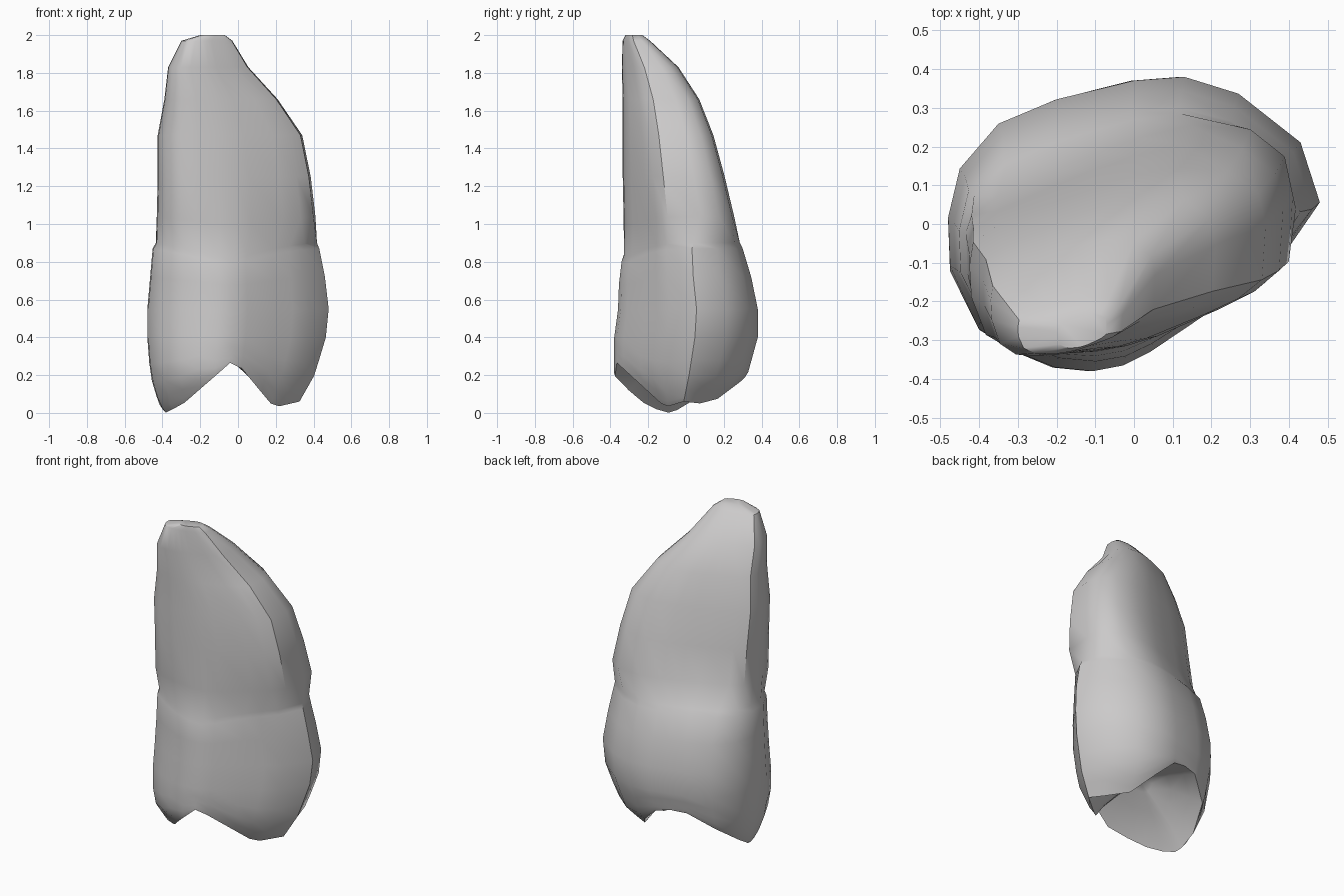
import bpy, bmesh
from mathutils import Vector

cube = bpy.data.objects.get("Cube")
if cube:
    bpy.data.objects.remove(cube)

# Crown outline seen from above, counter-clockwise
CROWN = [(.48, .05), (.43, .21), (.27, .34), (.13, .385), (0, .375), (-.1, .35),
         (-.2, .325), (-.35, .26), (-.45, .14), (-.48, .01), (-.475, -.12),
         (-.4, -.27), (-.3, -.33), (-.2, -.37), (-.1, -.38), (-.02, -.365),
         (.05, -.33), (.2, -.23), (.29, -.165), (.38, -.1)]

# Root outline on the same spokes, with squarer corners
ROOT = [(.385, .04), (.365, .13), (.28, .195), (.13, .205), (0, .175), (-.1, .14),
        (-.2, .1), (-.35, .035), (-.415, -.01), (-.425, -.08), (-.42, -.17),
        (-.38, -.28), (-.3, -.33), (-.2, -.335), (-.1, -.33), (-.02, -.315),
        (.06, -.29), (.22, -.22), (.31, -.175), (.375, -.12)]

# Extents by height: z, x min, x max, y min, y max
EXTENTS = [(2, -.2, -.07, -.32, -.23), (1.97, -.3, -.03, -.335, -.19),
           (1.83, -.37, .055, -.34, -.04), (1.66, -.39, .21, -.335, .07),
           (1.47, -.425, .34, -.335, .145), (1.25, -.425, .385, -.335, .205),
           (1.04, -.43, .41, -.33, .255), (.9, -.435, .418, -.33, .285),
           (.87, -.452, .43, -.342, .3), (.72, -.465, .46, -.355, .345),
           (.55, -.48, .48, -.36, .38), (.4, -.48, .465, -.38, .38),
           (.2, -.465, .405, -.38, .325), (.05, -.42, .32, -.25, .17),
           (0, -.385, .22, -.17, .06)]

# Chewing edge height across the crown: two cusps with a notch between
FRONT_EDGE = [(-.48, 0), (-.4, .02), (-.3, .055), (-.2, .12), (-.1, .195), (-.02, .265),
              (.05, .235), (.2, .11), (.29, .05), (.38, .035), (.48, .06)]
BACK_EDGE = [(-.48, .015), (-.45, .07), (-.35, .18), (-.2, .28), (-.1, .285), (0, .265),
             (.13, .17), (.27, .075), (.43, .05), (.48, .06)]


def clamp(v):
    return max(0, min(1, v))


def sample(table, key):
    """Linear lookup in a table sorted by its first column."""
    rows = sorted(table)
    key = max(rows[0][0], min(rows[-1][0], key))
    for low, high in zip(rows, rows[1:]):
        if key <= high[0]:
            t = (key - low[0]) / (high[0] - low[0])
            return [a + (b - a) * t for a, b in zip(low[1:], high[1:])]


def unit(outline):
    """Rescale an outline to fill the unit square."""
    xs, ys = zip(*outline)
    return [((x - min(xs)) / (max(xs) - min(xs)), (y - min(ys)) / (max(ys) - min(ys)))
            for x, y in outline]


crown_unit, root_unit = unit(CROWN), unit(ROOT)


def point(i, z):
    """Surface point on outline spoke i at height z."""
    root = clamp((z - .84) / .2)
    u, v = [a + (b - a) * root for a, b in zip(crown_unit[i], root_unit[i])]
    x0, x1, y0, y1 = sample(EXTENTS, z)
    # The neck line dips at the middle of the front
    x, y = CROWN[i]
    dip = .09 * clamp(-y / .38) * clamp(1 - abs(x) / .5)
    return Vector((x0 + (x1 - x0) * u, y0 + (y1 - y0) * v,
                   z - dip * clamp(1 - abs(z - .88) / .35)))


bm = bmesh.new()
count = len(CROWN)
rings = []


def add_ring(points):
    rings.append([bm.verts.new(p) for p in points])


# Root and upper crown
for row in EXTENTS:
    if row[0] >= .4:
        add_ring([point(i, row[0]) for i in range(count)])

# Lower crown, following the cusps
rims = [sample(BACK_EDGE if y > 0 else FRONT_EDGE, x)[0] for x, y in CROWN]
for t in (.35, .6, .8, .93, 1):
    add_ring([point(i, .4 + (rims[i] - .4) * t) for i in range(count)])

# Hollow chewing surface between the cusps
pit = Vector((-.04, 0, .31))
edge = [v.co.copy() for v in rings[-1]]
for s in (.8, .5, .2):
    hollow = []
    for p in edge:
        q = pit.lerp(p, s)
        q.z = p.z + (pit.z - p.z) * (1 - s) ** .8
        hollow.append(q)
    add_ring(hollow)

# Skin the rings and close both ends
for upper, lower in zip(rings, rings[1:]):
    for i in range(count):
        j = (i + 1) % count
        bm.faces.new((upper[i], lower[i], lower[j], upper[j]))
bm.faces.new(rings[0])
centre = bm.verts.new(pit)
for i in range(count):
    bm.faces.new((centre, rings[-1][(i + 1) % count], rings[-1][i]))
bmesh.ops.recalc_face_normals(bm, faces=bm.faces)

mesh = bpy.data.meshes.new("tooth")
bm.to_mesh(mesh)
bm.free()
tooth = bpy.data.objects.new("tooth", mesh)
bpy.context.collection.objects.link(tooth)

# Pale grey enamel
enamel = bpy.data.materials.new("pale_grey")
enamel.use_nodes = True
colour = (.6, .59, .59, 1)
enamel.diffuse_color = colour
enamel.node_tree.nodes["Principled BSDF"].inputs["Base Color"].default_value = colour
mesh.materials.append(enamel)

# Smooth shading with crisp cusp edges
bpy.ops.object.select_all(action='DESELECT')
tooth.select_set(True)
bpy.context.view_layer.objects.active = tooth
bpy.ops.object.shade_smooth_by_angle(angle=.7)
